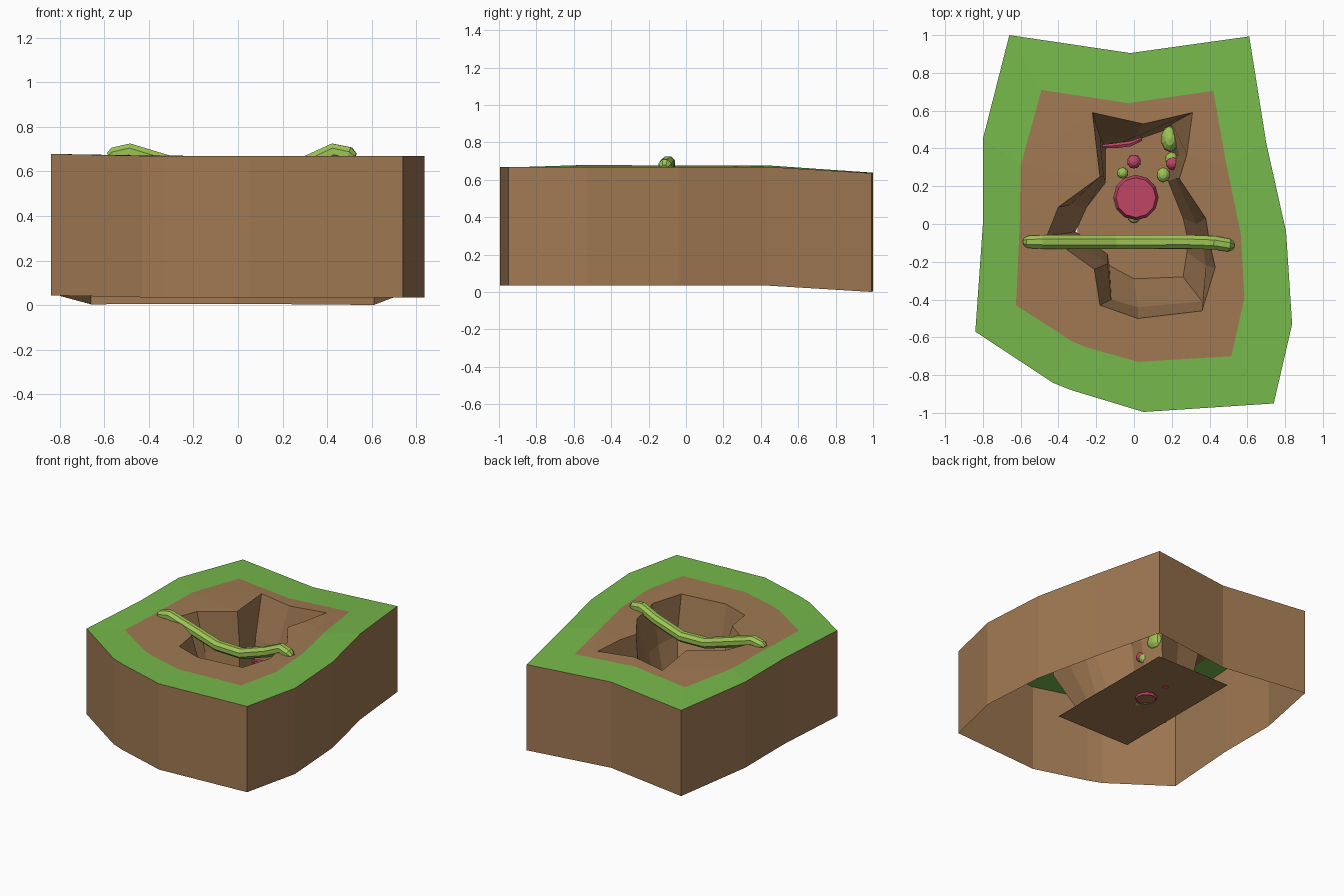
import bpy, bmesh, math
from mathutils import Vector

if "Cube" in bpy.data.objects:
    bpy.data.objects.remove(bpy.data.objects["Cube"])


def material(name, rgb):
    m = bpy.data.materials.new(name)
    m.diffuse_color = (*rgb, 1)
    m.use_nodes = True
    m.node_tree.nodes["Principled BSDF"].inputs["Base Color"].default_value = m.diffuse_color
    return m


SOIL = material("soil", (0.35, 0.19, 0.085))
GRASS = material("grass", (0.18, 0.48, 0.07))
VINE = material("vine", (0.34, 0.55, 0.09))
PINK = material("pink", (0.53, 0.06, 0.13))


def finish(name, bm, mat, normals=True):
    if normals:
        bmesh.ops.recalc_face_normals(bm, faces=bm.faces)
    me = bpy.data.meshes.new(name)
    bm.to_mesh(me)
    bm.free()
    me.materials.append(mat)
    ob = bpy.data.objects.new(name, me)
    bpy.context.collection.objects.link(ob)
    return ob


def ground(x, y):
    return 0.67 - max(0, y - 0.43) * 0.061 + max(0, -x - 0.55) * 0.03


def bridge(bm, a, b):
    n = len(a)
    for i in range(n):
        j = (i + 1) % n
        bm.faces.new((a[i], a[j], b[j], b[i]))


def strip(name, rings, mat):
    bm = bmesh.new()
    loops = [[bm.verts.new(p) for p in r] for r in rings]
    for a, b in zip(loops, loops[1:]):
        bridge(bm, a, b)
    return finish(name, bm, mat, False)


# Outlines, clockwise from the back left corner
outer = [(-.66, 1), (-.02, .905), (.61, .993), (.70, .43), (.805, -.04), (.837, -.53), (.74, -.95),
         (.05, -.995), (-.33, -.88), (-.43, -.84), (-.84, -.57), (-.80, 0), (-.80, .45)]
inner = [(-.49, .71), (-.03, .64), (.42, .705), (.49, .31), (.565, -.05), (.585, -.39), (.515, -.70),
         (.02, -.73), (-.26, -.65), (-.33, -.62), (-.625, -.43), (-.605, 0), (-.60, .31)]
# Pit section: rim, middle and bottom
pit = [(-.22, .59, -.18, .46, -.15, .40), (.05, .53, 0, .46, 0, .44), (.31, .59, .20, .53, .17, .50),
       (.28, .37, .24, .36, .20, .36), (.24, .24, .22, .24, .18, .23), (.38, .03, .33, 0, .26, .03),
       (.40, -.10, .36, -.08, .28, -.06), (.43, -.23, .38, -.22, .28, -.15),
       (.36, -.46, .36, -.41, .26, -.28), (.02, -.50, .02, -.44, 0, -.29),
       (-.18, -.43, -.12, -.40, -.13, -.22), (-.21, -.24, -.14, -.21, -.14, -.16),
       (-.46, -.06, -.36, -.05, -.31, -.04), (-.40, .09, -.34, .10, -.25, .09),
       (-.18, .25, -.16, .25, -.15, .22)]

on_top = lambda pts: [(x, y, ground(x, y)) for x, y in pts]
outer_top, inner_top = on_top(outer), on_top(inner)
rim = on_top([p[:2] for p in pit])

# Open-bottomed outer wall, grass border and pit wall
strip("outer_wall", [[(x, y, z - .635) for x, y, z in outer_top], outer_top][::-1], SOIL)
strip("grass_border", [inner_top, outer_top], GRASS)
strip("pit_wall", [[(p[4], p[5], .10) for p in pit], [(p[2], p[3], .38) for p in pit], rim], SOIL)

# Bare soil between grass and pit
bm = bmesh.new()
for ring in (inner_top, rim):
    vs = [bm.verts.new(p) for p in ring]
    for i in range(len(vs)):
        bm.edges.new((vs[i - 1], vs[i]))
bmesh.ops.triangle_fill(bm, edges=bm.edges[:], use_beauty=True, normal=(0, 0, 1))
finish("soil_top", bm, SOIL, False)

# Pit floor
bm = bmesh.new()
bm.faces.new([bm.verts.new((x, y, .10)) for x, y in ((-.3, -.43), (.3, -.43), (.3, .62), (-.3, .62))])
finish("pit_floor", bm, SOIL, False)


def tube(name, path, radii, mat, sides=8):
    bm = bmesh.new()
    loops = []
    pts = [Vector(p) for p in path]
    for i, (p, r) in enumerate(zip(pts, radii)):
        t = (pts[min(i + 1, len(pts) - 1)] - pts[max(i - 1, 0)]).normalized()
        side = t.cross(Vector((0, 0, 1))).normalized()
        up = side.cross(t)
        angles = [math.tau * (k + .5) / sides for k in range(sides)]
        loops.append([bm.verts.new(p + r * (math.cos(a) * side + math.sin(a) * up)) for a in angles])
    for a, b in zip(loops, loops[1:]):
        bridge(bm, a, b)
    bm.faces.new(loops[0])
    bm.faces.new(loops[-1])
    return finish(name, bm, mat)


# Sagging vine over the pit
tube("vine", [(-.578, -.095, .665), (-.56, -.095, .675), (-.49, -.095, .69), (-.31, -.095, .635),
              (-.1, -.095, .57), (.1, -.095, .565), (.31, -.095, .635), (.43, -.10, .69),
              (.50, -.112, .675), (.522, -.115, .662)],
     [.022, .035] + [.039] * 6 + [.037, .022], VINE)

# Pink worm on the pit wall
tube("worm", [(-.18, .41, .24), (-.10, .415, .25), (-.02, .425, .25), (.04, .45, .26)],
     [.01, .016, .016, .01], PINK, 6)

# Large pink bulb
rings = []
for r, z in ((.065, .085), (.115, .16), (.12, .205), (.105, .24)):
    rings.append([(.01 + r * math.cos(math.tau * k / 12), .14 + r * math.sin(math.tau * k / 12), z)
                  for k in range(12)])
bm = bmesh.new()
loops = [[bm.verts.new(p) for p in r] for r in rings]
for a, b in zip(loops, loops[1:]):
    bridge(bm, a, b)
bm.faces.new(loops[-1])
finish("pink_bulb", bm, PINK)


# Small berries and leaves in the pit
def blob(name, loc, size, mat):
    bm = bmesh.new()
    bmesh.ops.create_uvsphere(bm, u_segments=10, v_segments=6, radius=1)
    for v in bm.verts:
        v.co = Vector((v.co.x * size[0], v.co.y * size[1], v.co.z * size[2])) + Vector(loc)
    finish(name, bm, mat)


blob("pink_berry_back", (.0, .33, .13), (.037, .037, .037), PINK)
blob("pink_berry_side", (.205, .32, .26), (.036, .036, .036), PINK)
blob("green_berry_left", (-.06, .27, .13), (.03, .03, .03), VINE)
blob("green_berry_right", (.155, .26, .17), (.036, .04, .036), VINE)
blob("green_berry_front", (0, .03, .12), (.03, .025, .025), VINE)
blob("green_leaf", (.19, .45, .33), (.048, .07, .06), VINE)
blob("green_leaf_small", (.2, .345, .24), (.036, .036, .036), VINE)
